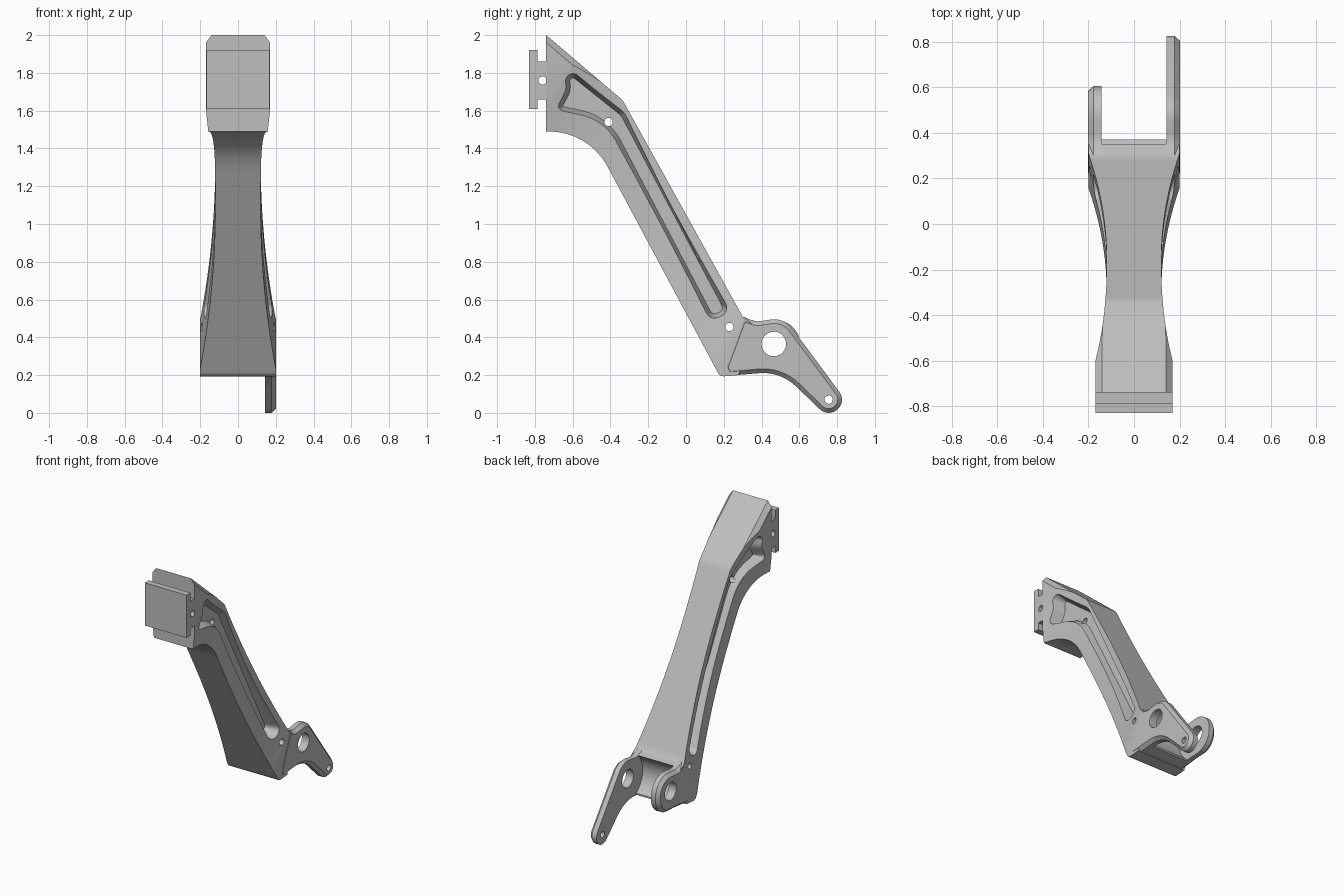
import bpy, bmesh, math
from mathutils import Vector, Matrix

cube = bpy.data.objects.get("Cube")
if cube:
    bpy.data.objects.remove(cube)

grey = bpy.data.materials.new("metal grey")
grey.use_nodes = True
grey.diffuse_color = (0.52, 0.52, 0.52, 1)
grey.node_tree.nodes["Principled BSDF"].inputs["Base Color"].default_value = (0.52, 0.52, 0.52, 1)


def rounded(corners, steps=8):
    """Side outline (y, z) from corners (y, z, fillet radius)."""
    out = []
    for i, (y, z, r) in enumerate(corners):
        p = Vector((y, z))
        if not r:
            out.append(p)
            continue
        a = (Vector(corners[i - 1][:2]) - p).normalized()
        b = (Vector(corners[(i + 1) % len(corners)][:2]) - p).normalized()
        half = a.angle(b) / 2
        centre = p + (a + b).normalized() * (r / math.sin(half))
        start = p + a * (r / math.tan(half)) - centre
        end = p + b * (r / math.tan(half)) - centre
        sweep = math.pi - 2 * half
        for k in range(steps + 1):
            t = k / steps
            out.append(centre + (start * math.sin((1 - t) * sweep)
                                 + end * math.sin(t * sweep)) / math.sin(sweep))
    return out


def inset(outline, d):
    """Outline moved inward by d."""
    n = len(outline)
    area = sum(outline[i - 1].cross(outline[i]) for i in range(n))
    side = 1 if area > 0 else -1
    out = []
    for i, p in enumerate(outline):
        e1 = (p - outline[i - 1]).normalized()
        e2 = (outline[(i + 1) % n] - p).normalized()
        n1, n2 = Vector((-e1.y, e1.x)), Vector((-e2.y, e2.x))
        out.append(p + (n1 + n2) * (side * d / (1 + n1.dot(n2))))
    return out


def loft(rings):
    """Closed solid through rings of 3D points."""
    bm = bmesh.new()
    loops = [[bm.verts.new(p) for p in ring] for ring in rings]
    n = len(loops[0])
    for a, b in zip(loops, loops[1:]):
        for i in range(n):
            j = (i + 1) % n
            bm.faces.new((a[i], a[j], b[j], b[i]))
    bm.faces.new(loops[0])
    bm.faces.new(loops[-1])
    bmesh.ops.recalc_face_normals(bm, faces=bm.faces)
    return bm


def at_x(outline, x):
    return [Vector((x, p.x, p.y)) for p in outline]


def make(name, bm):
    bmesh.ops.recalc_face_normals(bm, faces=bm.faces)
    mesh = bpy.data.meshes.new(name)
    bm.to_mesh(mesh)
    bm.free()
    mesh.materials.append(grey)
    ob = bpy.data.objects.new(name, mesh)
    bpy.context.collection.objects.link(ob)
    return ob


def rod(name, y, z, r, x0, x1, sides=32):
    bm = bmesh.new()
    bmesh.ops.create_cone(bm, cap_ends=True, segments=sides, radius1=r, radius2=r, depth=x1 - x0,
                          matrix=Matrix.Translation(((x0 + x1) / 2, y, z)) @ Matrix.Rotation(math.pi / 2, 4, 'Y'))
    return make(name, bm)


def cut(ob, cutters):
    bpy.context.view_layer.objects.active = ob
    for c in cutters:
        m = ob.modifiers.new("cut", 'BOOLEAN')
        m.operation, m.solver, m.object = 'DIFFERENCE', 'EXACT', c
        bpy.ops.object.modifier_apply(modifier=m.name)


# Waisted half width, measured along a slanted direction down the arm
def along(y, z):
    return 0.86 * y - 0.5 * z


U_TOP, U_MID, U_LOW = -1.44, -0.8, 0.018


def half_width(y, z):
    u = min(max(along(y, z), U_TOP), U_LOW)
    if u < U_MID:
        return 0.12 + 0.05 * ((U_MID - u) / (U_MID - U_TOP)) ** 3
    return 0.12 + 0.08 * ((u - U_MID) / (U_LOW - U_MID)) ** 2


# Arm
arm_side = rounded([(-0.74, 2, 0), (-0.335, 1.655, 0.1), (0.3, 0.51, 0), (0.35, 0.47, 0), (0.28, 0.2, 0),
                    (0.18, 0.192, 0.035), (-0.515, 1.49, 0.35), (-0.74, 1.49, 0)])
bm = loft([at_x(arm_side, -1), at_x(arm_side, 1)])
slope = Vector((0, 0.86, -0.5))
for k in range(29):
    u = U_TOP + (U_LOW - U_TOP) * k / 28
    bmesh.ops.bisect_plane(bm, geom=bm.verts[:] + bm.edges[:] + bm.faces[:],
                           plane_co=slope * (u / slope.length_squared), plane_no=slope)
for v in bm.verts:
    v.co.x *= half_width(v.co.y, v.co.z)
for s in (-1, 1):  # chamfered head corners
    bmesh.ops.bisect_plane(bm, geom=bm.verts[:] + bm.edges[:] + bm.faces[:], clear_outer=True,
                           plane_co=(s * 0.14, -0.74, 2), plane_no=(s, 0.65, 0.76))
    bmesh.ops.holes_fill(bm, edges=[e for e in bm.edges if e.is_boundary], sides=0)
arm = make("arm", bm)

# Lower cross block between the lugs
block_side = rounded([(0.22, 0.195, 0), (0.37, 0.212, 0), (0.37, 0.485, 0), (0.3, 0.505, 0), (0.22, 0.4, 0)])
block = make("cross_block", loft([at_x(block_side, -0.15), at_x(block_side, 0.15)]))

# Lugs with chamfered outer rims
root = [(0.22, 0.196, 0), (0.2, 0.24, 0), (0.3, 0.51, 0), (0.37, 0.482, 0.1)]
long_side = rounded(root + [(0.52, 0.505, 0.12), (0.85, 0.06, 0.068), (0.753, -0.024, 0.068), (0.5, 0.22, 0.25)])
short_side = rounded(root + [(0.605, 0.505, 0.13), (0.605, 0.225, 0.13), (0.4, 0.215, 0)])
lugs = []
for name, side, s in (("long_lug", long_side, 1), ("short_lug", short_side, -1)):
    lugs.append(make(name, loft([at_x(side, s * 0.142), at_x(side, s * 0.178),
                                 at_x(inset(side, 0.022), s * 0.202)])))

# Mounting rail at the head
rail_side = rounded([(-0.83, 1.61, 0), (-0.785, 1.61, 0), (-0.785, 1.66, 0), (-0.73, 1.66, 0),
                     (-0.73, 1.86, 0), (-0.785, 1.86, 0), (-0.785, 1.92, 0), (-0.83, 1.92, 0)])
rail = make("mounting_rail", loft([at_x(rail_side, -0.168), at_x(rail_side, 0.168)]))

# Cutters: side pockets, saddle clearance and through holes
pocket_side = rounded([(-0.645, 1.845, 0.04), (-0.325, 1.59, 0.1), (0.235, 0.535, 0.05), (0.13, 0.485, 0.05),
                       (-0.43, 1.55, 0.28), (-0.69, 1.605, 0.03), (-0.635, 1.71, 0.08)])
pockets = []
for s in (-1, 1):
    rim = [Vector((s * (half_width(*p) + 0.002), p.x, p.y)) for p in pocket_side]
    pockets.append(make("pocket_cutter", loft([at_x(inset(pocket_side, 0.024), s * 0.08),
                                               rim, at_x(pocket_side, s * 0.3)])))
saddle = rod("saddle_cutter", 0.465, 0.365, 0.17, -0.143, 0.141, 64)
holes = [rod("hole_cutter", y, z, r, -0.4, 0.4) for y, z, r in
         ((-0.41, 1.54, 0.022), (0.23, 0.455, 0.022), (0.465, 0.365, 0.065),
          (0.755, 0.07, 0.022), (-0.76, 1.76, 0.022))]

cut(arm, pockets + [saddle] + holes[:2])
cut(block, [saddle, holes[1]])
cut(lugs[0], holes[1:4])
cut(lugs[1], holes[1:3])
cut(rail, holes[4:])
for c in pockets + [saddle] + holes:
    bpy.data.objects.remove(c)

bpy.ops.object.select_all(action='DESELECT')
for ob in [arm, block, rail] + lugs:
    ob.select_set(True)
bpy.context.view_layer.objects.active = arm
bpy.ops.object.shade_smooth_by_angle(angle=math.radians(25))
